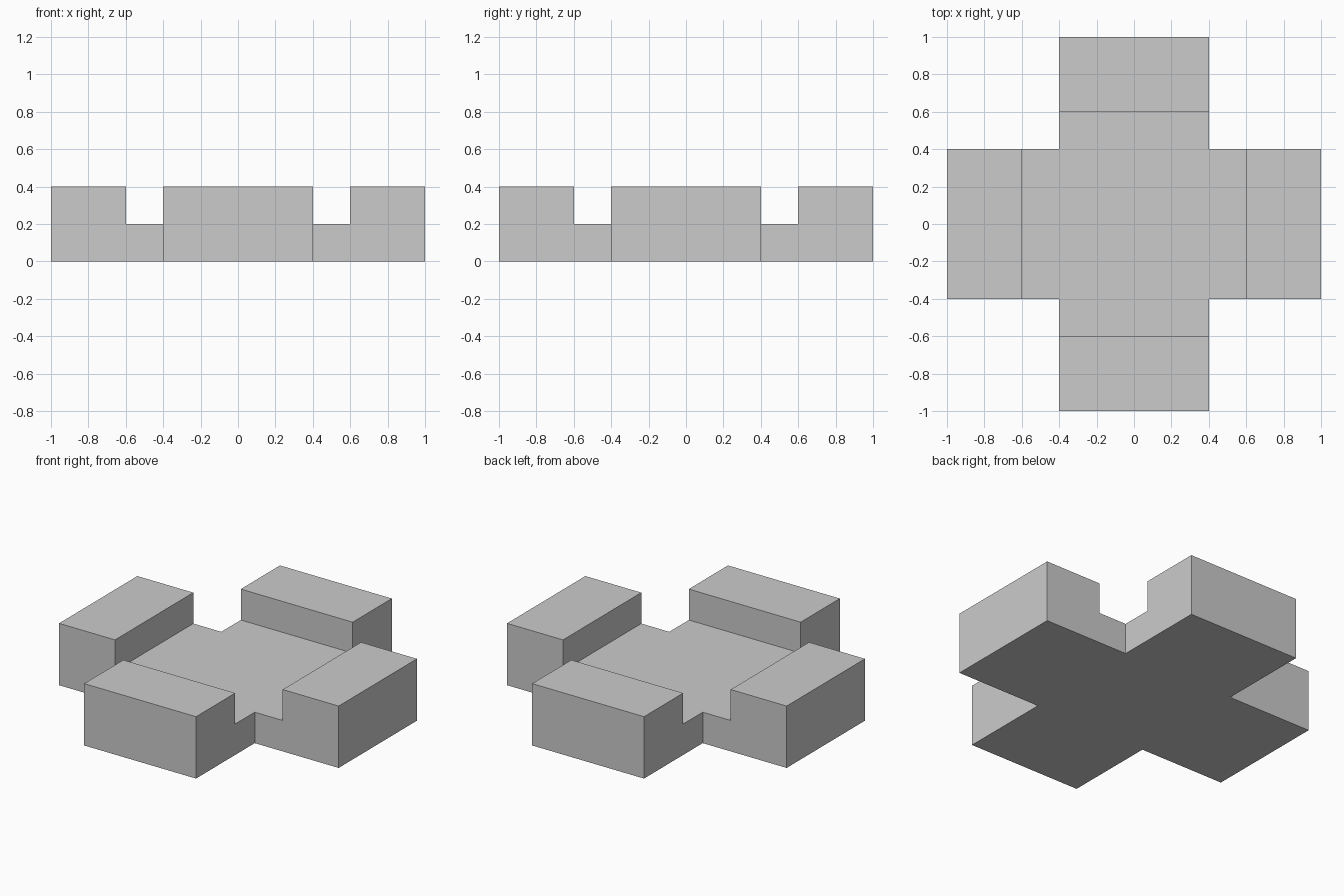
import bpy, bmesh, math
from mathutils import Matrix, Vector

if "Cube" in bpy.data.objects:
    bpy.data.objects.remove(bpy.data.objects["Cube"])

HALF, END, OUT = 0.4, 0.6, 1.0   # arm half-width, block inner edge, arm tip
STEP = 0.2                       # floor height and block height above it

bm = bmesh.new()


def quad(x0, x1, turn):
    rot = Matrix.Rotation(turn, 3, 'Z')
    corners = [(x0, -HALF, 0), (x1, -HALF, 0), (x1, HALF, 0), (x0, HALF, 0)]
    return bm.faces.new([bm.verts.new(rot @ Vector(c)) for c in corners])


def raise_faces(faces):
    geom = bmesh.ops.extrude_face_region(bm, geom=faces)["geom"]
    verts = [g for g in geom if isinstance(g, bmesh.types.BMVert)]
    bmesh.ops.translate(bm, verts=verts, vec=(0, 0, STEP))
    return [g for g in geom if isinstance(g, bmesh.types.BMFace)]


# Cross-shaped footprint: centre square and four arms
quad(-HALF, HALF, 0)
for i in range(4):
    quad(HALF, END, i * math.pi / 2)
    quad(END, OUT, i * math.pi / 2)
bmesh.ops.remove_doubles(bm, verts=bm.verts[:], dist=1e-4)

# Floor slab, then the raised block at each arm tip
tops = raise_faces(bm.faces[:])
raise_faces([f for f in tops if f.calc_center_median().length > 0.7])

# Merge flat regions into clean faces
bmesh.ops.recalc_face_normals(bm, faces=bm.faces[:])
bmesh.ops.dissolve_limit(bm, angle_limit=math.radians(1),
                         verts=bm.verts[:], edges=bm.edges[:])

mesh = bpy.data.meshes.new("cross_base")
bm.to_mesh(mesh)
bm.free()
bpy.context.collection.objects.link(bpy.data.objects.new("cross_base", mesh))
